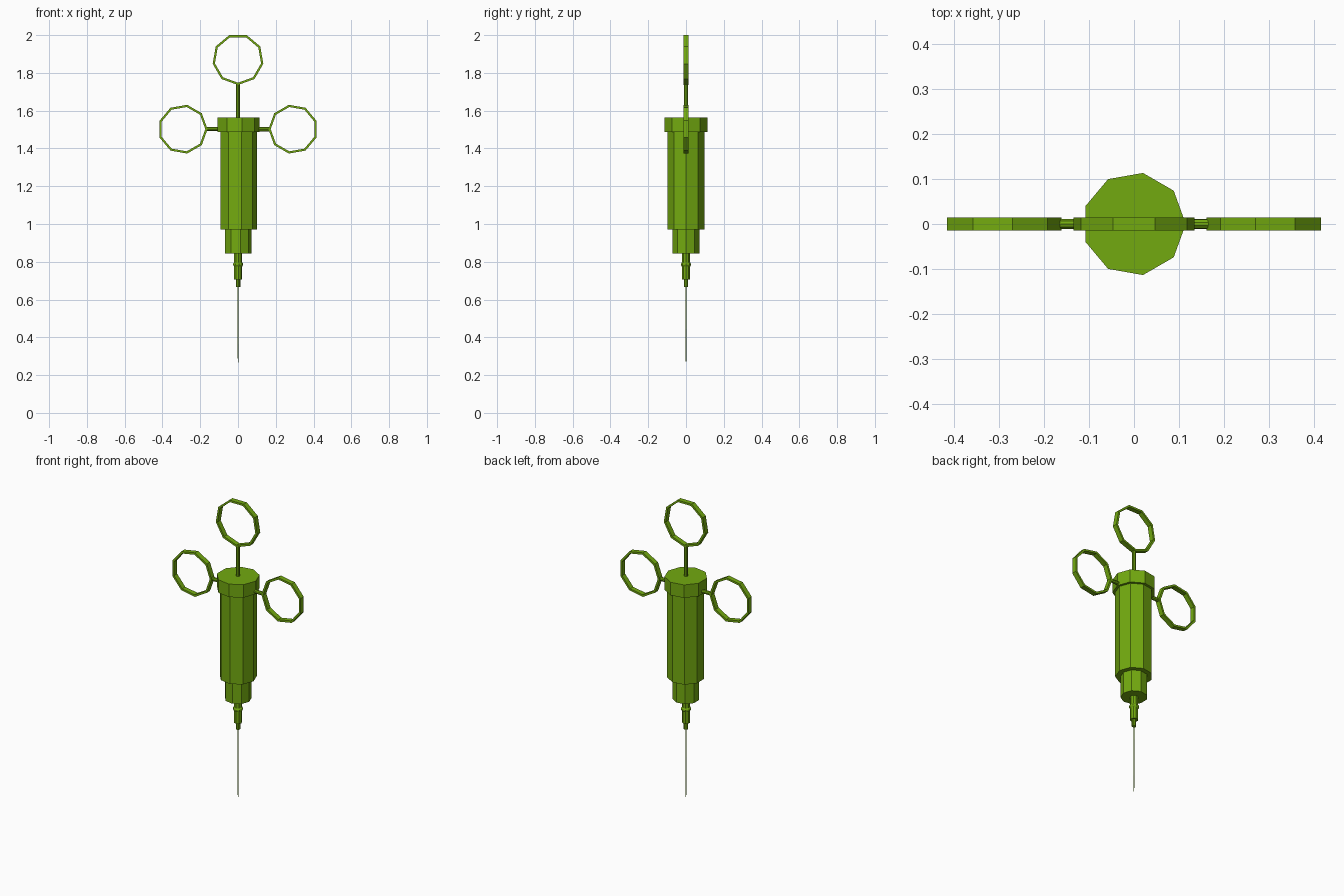
import bpy, bmesh
from math import cos, sin, pi
from mathutils import Matrix

if "Cube" in bpy.data.objects:
    bpy.data.objects.remove(bpy.data.objects["Cube"])

SIDES = 9
green = bpy.data.materials.new("green")
green.diffuse_color = (0.17, 0.40, 0.005, 1)
green.use_nodes = True
green.node_tree.nodes["Principled BSDF"].inputs["Base Color"].default_value = green.diffuse_color


def finish(name, bm):
    bmesh.ops.recalc_face_normals(bm, faces=bm.faces)
    mesh = bpy.data.meshes.new(name)
    bm.to_mesh(mesh)
    bm.free()
    mesh.materials.append(green)
    obj = bpy.data.objects.new(name, mesh)
    bpy.context.collection.objects.link(obj)
    return obj


def lathe(name, profile, matrix=Matrix()):
    """Capped nine-sided solid from (radius, height) pairs, first vertex on +x."""
    bm = bmesh.new()
    loops = []
    for r, z in profile:
        loops.append([bm.verts.new((r * cos(2 * pi * i / SIDES), r * sin(2 * pi * i / SIDES), z))
                      for i in range(SIDES)])
    for a, b in zip(loops, loops[1:]):
        for i in range(SIDES):
            j = (i + 1) % SIDES
            bm.faces.new((a[i], a[j], b[j], b[i]))
    bm.faces.new(loops[0])
    bm.faces.new(loops[-1])
    bm.transform(matrix)
    return finish(name, bm)


def finger_ring(name, cx, cz, radius, start, wall=0.012, half_depth=0.0145):
    """Flat-walled ring in the xz plane with a vertex at angle start."""
    bm = bmesh.new()
    inner = radius - wall
    section = [(radius, -half_depth), (radius, half_depth), (inner, half_depth), (inner, -half_depth)]
    loops = []
    for i in range(SIDES):
        a = start + 2 * pi * i / SIDES
        loops.append([bm.verts.new((cx + r * cos(a), y, cz + r * sin(a))) for r, y in section])
    for i in range(SIDES):
        a, b = loops[i], loops[(i + 1) % SIDES]
        for k in range(4):
            m = (k + 1) % 4
            bm.faces.new((a[k], a[m], b[m], b[k]))
    return finish(name, bm)


# Barrel, collar and nose
lathe("collar", [(0.115, 1.487), (0.115, 1.563)])
lathe("barrel", [(0.10, 0.972), (0.10, 1.487)])
lathe("nose", [(0.072, 0.845), (0.072, 0.972)])

# Needle hub with a thin raised rib, and its narrow tip
lathe("needle_hub", [(0.022, 0.706), (0.022, 0.775), (0.027, 0.782),
                     (0.027, 0.79), (0.022, 0.797), (0.022, 0.845)])
lathe("hub_tip", [(0.012, 0.667), (0.012, 0.706)])

# Needle tapering to the ground
lathe("needle", [(0.0002, 0.0), (0.003, 0.667)])

# Plunger rod and thumb ring
lathe("plunger_rod", [(0.011, 1.56), (0.011, 1.74)])
finger_ring("thumb_ring", 0, 1.8635 + 0.0085, 0.132 / 0.97, -pi / 2)

# Side finger rings on short stems
for side, label in ((-1, "left"), (1, "right")):
    turn = Matrix.Translation((0, 0, 1.502)) @ Matrix.Rotation(side * pi / 2, 4, 'Y')
    lathe(label + "_ring_stem", [(0.011, 0.09), (0.011, 0.165)], turn)
    finger_ring(label + "_finger_ring", side * 0.292, 1.502, 0.131, pi if side > 0 else 0)
